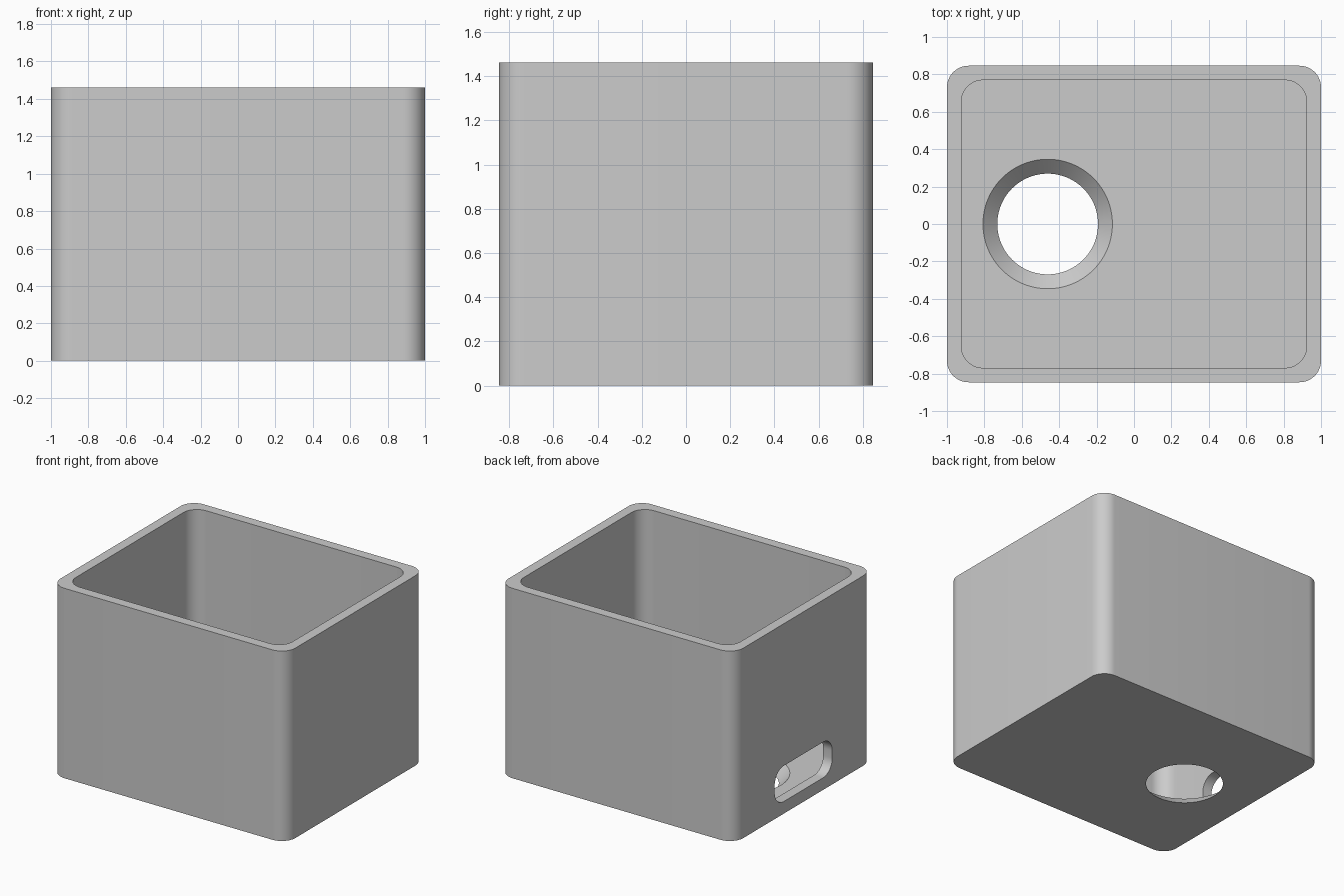
import bpy
import bmesh
import math
from mathutils import Matrix

default = bpy.data.objects.get("Cube")
if default:
    bpy.data.objects.remove(default, do_unlink=True)

U = 2 / 26                      # one wall thickness
LENGTH, WIDTH, HEIGHT = 26 * U, 22 * U, 19 * U

grey = bpy.data.materials.new("light grey")
grey.use_nodes = True
colour = (0.6, 0.6, 0.6, 1)
grey.diffuse_color = colour
grey.node_tree.nodes["Principled BSDF"].inputs["Base Color"].default_value = colour


def make_object(name, bm):
    bmesh.ops.recalc_face_normals(bm, faces=bm.faces)
    mesh = bpy.data.meshes.new(name)
    bm.to_mesh(mesh)
    bm.free()
    mesh.materials.append(grey)
    obj = bpy.data.objects.new(name, mesh)
    bpy.context.collection.objects.link(obj)
    return obj


def rounded_prism(name, length, width, radius, depth, matrix, steps=12):
    """Rounded rectangle in XY, extruded up by depth, then placed by matrix."""
    bm = bmesh.new()
    ring = []
    for quarter, (sx, sy) in enumerate([(1, 1), (-1, 1), (-1, -1), (1, -1)]):
        cx, cy = sx * (length / 2 - radius), sy * (width / 2 - radius)
        for i in range(steps + 1):
            a = (quarter + i / steps) * math.pi / 2
            ring.append(bm.verts.new((cx + radius * math.cos(a), cy + radius * math.sin(a), 0)))
    base = bm.faces.new(ring)
    top = bmesh.ops.extrude_face_region(bm, geom=[base])["geom"]
    bmesh.ops.translate(bm, vec=(0, 0, depth), verts=[v for v in top if isinstance(v, bmesh.types.BMVert)])
    bm.transform(matrix)
    return make_object(name, bm)


# Outer body
box = rounded_prism("open_box", LENGTH, WIDTH, 1.5 * U, HEIGHT, Matrix())

# Interior space above the floor
cavity = rounded_prism("cavity_cutter", LENGTH - 2 * U, WIDTH - 2 * U, 1.5 * U, HEIGHT,
                       Matrix.Translation((0, 0, U)))

# Cable slot through the -x wall
slot = rounded_prism("slot_cutter", 0.7, 0.275, 0.11, 3 * U,
                     Matrix.Translation((-LENGTH / 2 - U, 0, 3 * U))
                     @ Matrix.Rotation(math.pi / 2, 4, "Z") @ Matrix.Rotation(math.pi / 2, 4, "X"))

# Flared round hole through the floor
bm = bmesh.new()
bmesh.ops.create_cone(bm, cap_ends=True, segments=96, radius1=2.5 * U, radius2=5.5 * U, depth=3 * U,
                      matrix=Matrix.Translation((-6 * U, 0, U / 2)))
hole = make_object("hole_cutter", bm)

# Cut the openings
bpy.ops.object.select_all(action="DESELECT")
bpy.context.view_layer.objects.active = box
box.select_set(True)
for cutter in (cavity, slot, hole):
    cutter.hide_render = True
    mod = box.modifiers.new(cutter.name, "BOOLEAN")
    mod.operation = "DIFFERENCE"
    mod.solver = "EXACT"
    mod.object = cutter
    bpy.ops.object.modifier_apply(modifier=mod.name)
    bpy.data.objects.remove(cutter, do_unlink=True)

bpy.ops.object.shade_smooth_by_angle(angle=math.radians(30))
